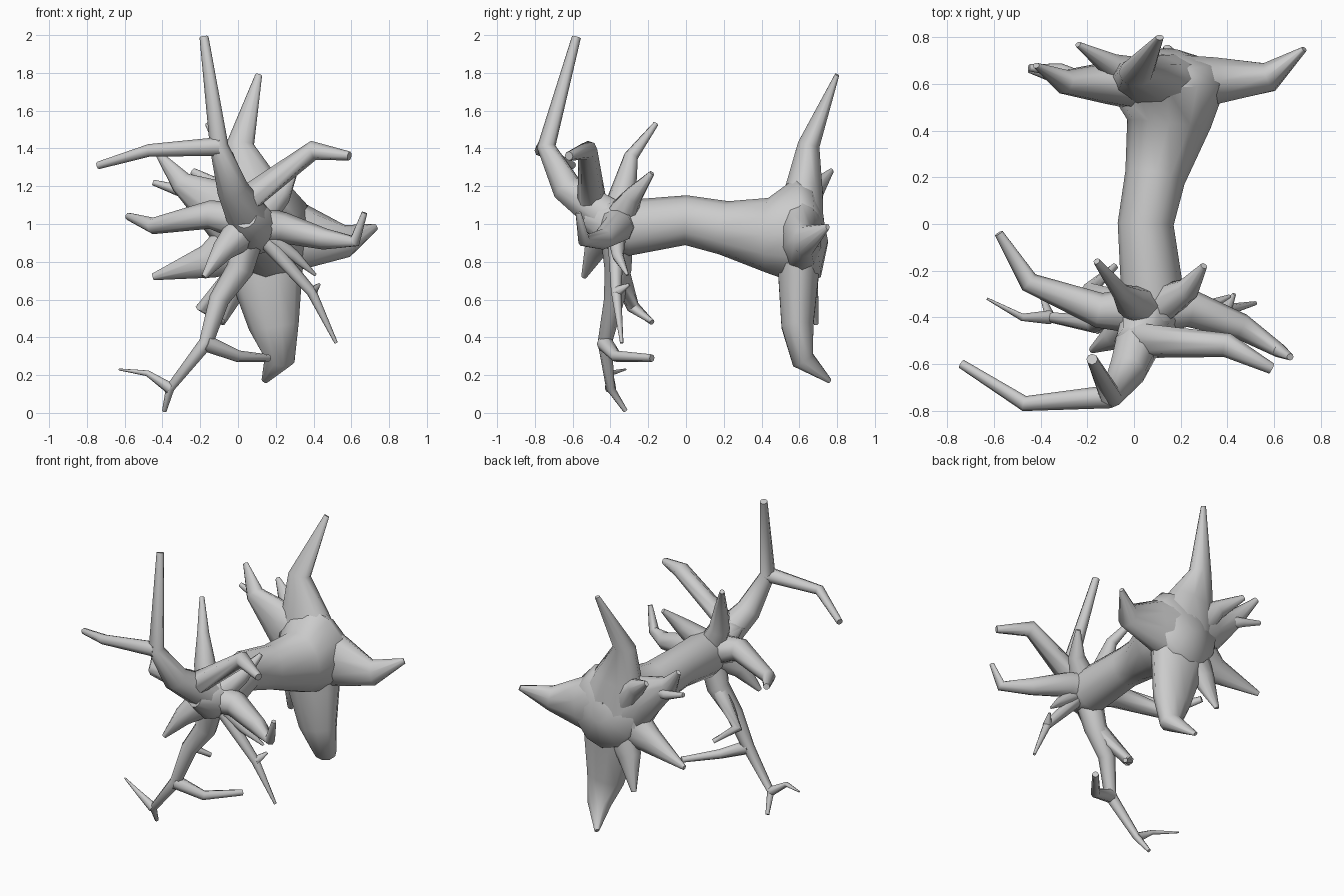
import bpy, bmesh, math
from mathutils import Vector

if "Cube" in bpy.data.objects:
    bpy.data.objects.remove(bpy.data.objects["Cube"])


def tube(name, path, radii, depths, sides, ref):
    """Sweep an ellipse along a path; depth is measured along the ref axis."""
    bm = bmesh.new()
    rings = []
    for i, p in enumerate(path):
        a = (p - path[i - 1]).normalized() if i else Vector()
        b = (path[i + 1] - p).normalized() if i < len(path) - 1 else Vector()
        t = (a + b).normalized()
        u = t.cross(Vector(ref)).normalized()
        v = u.cross(t)
        angles = [k * math.tau / sides for k in range(sides)]
        rings.append([bm.verts.new(p + u * radii[i] * math.cos(w) + v * depths[i] * math.sin(w))
                      for w in angles])
    for r, s in zip(rings, rings[1:]):
        for k in range(sides):
            n = (k + 1) % sides
            bm.faces.new((r[k], r[n], s[n], s[k]))
    bm.faces.new(rings[0])
    bm.faces.new(rings[-1])
    bmesh.ops.recalc_face_normals(bm, faces=bm.faces)
    me = bpy.data.meshes.new(name)
    bm.to_mesh(me)
    bm.free()
    ob = bpy.data.objects.new(name, me)
    bpy.context.collection.objects.link(ob)
    bpy.ops.object.select_all(action='DESELECT')
    ob.select_set(True)
    bpy.context.view_layer.objects.active = ob
    bpy.ops.object.shade_smooth_by_angle(angle=math.radians(60))


HUB = Vector((0.07, -0.37, 1.0))        # where the branches meet
PLATE = Vector((0.12, 0.6, 0.95))       # where the roots meet


def branch(name, start, *pts, r=0.1, tip=0.015):
    """Round branch tapering evenly from its start; returns its path."""
    path = [Vector(start)] + [Vector(p) for p in pts]
    n = len(path) - 1
    radii = [tip + (r - tip) * (1 - i / n) ** 1.2 for i in range(n + 1)]
    tube(name, path, radii, radii, 8, (0, 1, 0))
    return path


def root(name, knee_width, *pts, base=0.24):
    """Broad flattened root: wide at the plate, narrowing to a knee, then a point."""
    path = [PLATE] + [Vector(p) for p in pts]
    path.insert(1, path[0].lerp(path[1], 0.5))
    n = len(path) - 2
    widths = [base + (knee_width - base) * i / n for i in range(n + 1)] + [0.018]
    depths = [0.13 * (w / 0.24) ** 0.65 for w in widths[:-1]] + [0.012]
    tube(name, path, widths, depths, 10, (0, 1, 0))


# Trunk lying along y, flaring into the root plate
trunk = [(0.04, -0.52, 1.04, 0.06), (0.07, -0.42, 1.0, 0.12), (0.08, -0.3, 0.98, 0.135),
         (0.05, 0, 1.02, 0.12), (0.09, 0.2, 0.98, 0.13), (0.15, 0.43, 0.94, 0.18),
         (0.14, 0.6, 0.96, 0.26), (0.14, 0.69, 0.96, 0.22), (0.14, 0.74, 0.97, 0.06)]
tube("trunk", [Vector(p[:3]) for p in trunk], [p[3] for p in trunk],
     [p[3] * 1.1 for p in trunk], 12, (0, 0, 1))

# Pointed roots radiating from the rear end
root("root_up", 0.075, (0.01, 0.65, 1.42), (0.11, 0.8, 1.79), base=0.26)
root("root_right", 0.085, (0.58, 0.63, 0.91), (0.73, 0.75, 0.985), base=0.26)
root("root_down", 0.08, (0.19, 0.59, 0.46), (0.22, 0.62, 0.28), (0.14, 0.76, 0.17))
root("root_upper_left", 0.06, (-0.3, 0.61, 1.22), (-0.42, 0.68, 1.37))
root("root_lower_left", 0.09, (-0.16, 0.6, 0.8), (-0.45, 0.66, 0.72), base=0.2)
root("root_lower_spur", 0.08, (-0.02, 0.64, 0.68), (-0.09, 0.69, 0.47), base=0.16)
root("root_rear_spur", 0.06, (-0.1, 0.68, 1.18), (-0.24, 0.77, 1.28), base=0.16)
branch("root_left_fork", (-0.24, 0.61, 1.17), (-0.32, 0.66, 1.18), (-0.45, 0.67, 1.22), r=0.05)

# Tall forked branch at the front
top = branch("branch_top", HUB, (-0.03, -0.63, 1.19), (-0.1, -0.74, 1.41),
             (-0.18, -0.58, 1.99), r=0.12, tip=0.024)
branch("branch_top_left", top[2], (-0.47, -0.77, 1.39), (-0.74, -0.6, 1.31), r=0.05, tip=0.02)

# Branches spreading sideways, backward and forward
branch("branch_upper_right", HUB, (0, -0.5, 1.1), (0.4, -0.52, 1.39),
       (0.59, -0.62, 1.36), r=0.13, tip=0.024)
branch("branch_left", HUB, (-0.15, -0.37, 1.05), (-0.45, -0.25, 0.99),
       (-0.58, -0.04, 1.04), r=0.11, tip=0.02)
branch("branch_right", HUB, (0.24, -0.36, 0.98), (0.46, -0.44, 0.92), (0.62, -0.54, 0.91),
       (0.67, -0.57, 1.06), r=0.11)
branch("branch_back_left", HUB, (-0.02, -0.33, 1.18), (-0.06, -0.29, 1.36), (-0.16, -0.16, 1.53))
branch("branch_back_right", HUB, (0.23, -0.28, 1.15), (0.3, -0.18, 1.27))
branch("spike_front_left", HUB, (-0.08, -0.48, 0.86), (-0.18, -0.54, 0.72), r=0.12)

# Supporting leg with its side shoots
leg = branch("leg", HUB, (0.01, -0.36, 0.76), (-0.1, -0.38, 0.6), (-0.17, -0.43, 0.37),
             (-0.36, -0.4, 0.13), (-0.39, -0.32, 0.01), r=0.09, tip=0.012)
branch("leg_back_branch", leg[3], (0, -0.37, 0.3), (0.16, -0.18, 0.29), r=0.045, tip=0.02)
branch("leg_twig", leg[4], (-0.48, -0.4, 0.21), (-0.63, -0.32, 0.23), r=0.03, tip=0.005)
branch("leg_stub", leg[1], (-0.19, -0.28, 0.56), (-0.08, -0.18, 0.48), r=0.06)

# Thin twigs reaching down to the right
twig = branch("twig_right", HUB, (0.39, -0.37, 0.64), (0.52, -0.34, 0.37), r=0.05, tip=0.009)
branch("twig_right_fork", twig[1], (0.43, -0.3, 0.68), r=0.03, tip=0.008)
branch("twig_right_upper", HUB, (0.3, -0.36, 0.83), (0.41, -0.31, 0.73), r=0.06, tip=0.008)
